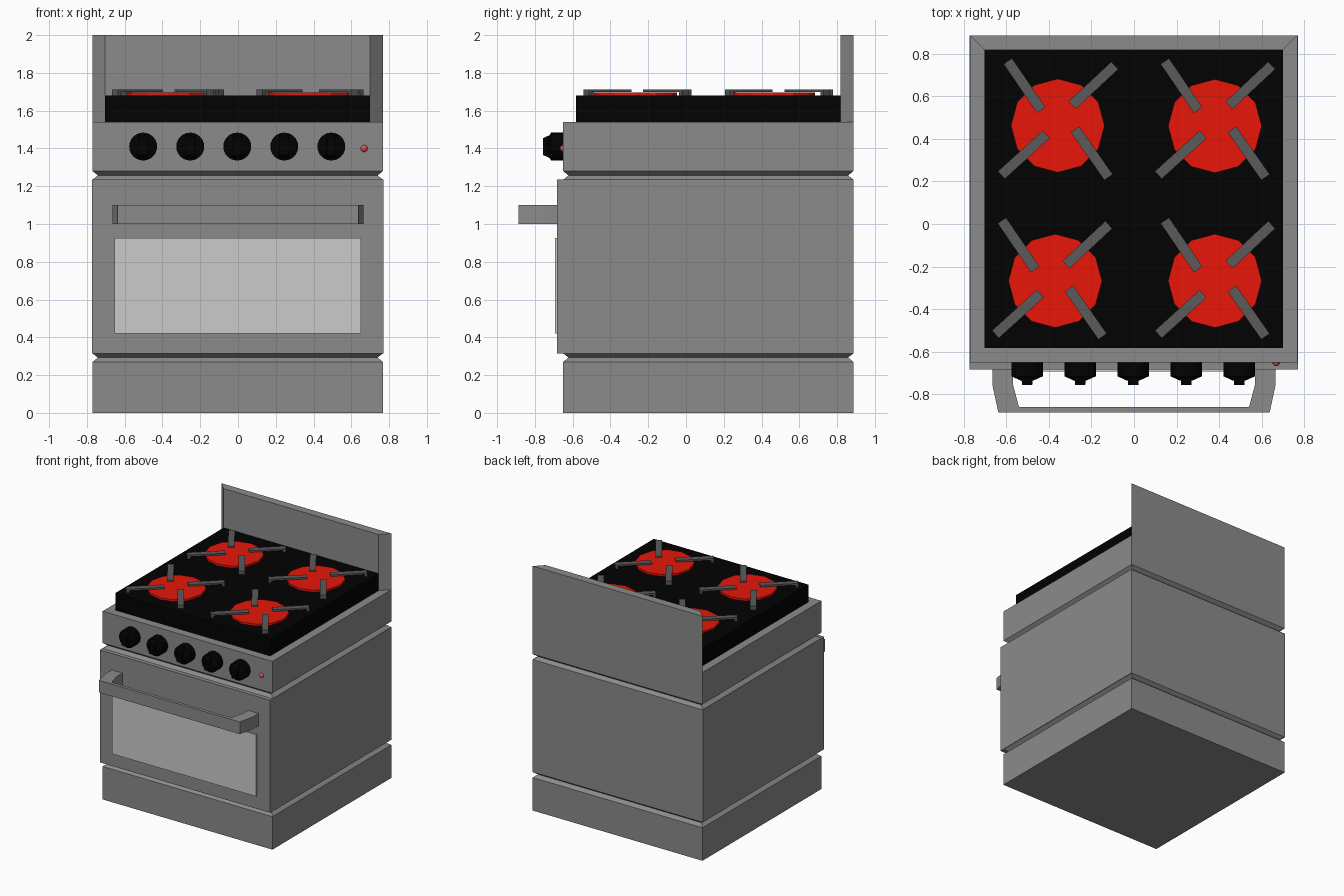
import bpy, bmesh, math
from mathutils import Vector

if "Cube" in bpy.data.objects:
    bpy.data.objects.remove(bpy.data.objects["Cube"])


def material(name, rgb):
    m = bpy.data.materials.new(name)
    m.diffuse_color = (*rgb, 1)
    m.use_nodes = True
    m.node_tree.nodes["Principled BSDF"].inputs["Base Color"].default_value = m.diffuse_color
    return m


STEEL = material("body_grey", (0.258, 0.258, 0.258))
BLACK = material("black_enamel", (0.0005, 0.0005, 0.0005))
RED = material("hot_red", (0.8, 0.008, 0.003))
IRON = material("grate_iron", (0.105, 0.105, 0.105))
LAMP = material("lamp_red", (0.7, 0.09, 0.11))


def loft(name, rings, mat=None):
    """Closed solid through rings of equal point count."""
    bm = bmesh.new()
    vr = [[bm.verts.new(p) for p in r] for r in rings]
    n = len(vr[0])
    for a, b in zip(vr, vr[1:]):
        for i in range(n):
            j = (i + 1) % n
            bm.faces.new((a[i], a[j], b[j], b[i]))
    bm.faces.new(vr[0])
    bm.faces.new(vr[-1])
    bmesh.ops.recalc_face_normals(bm, faces=bm.faces)
    me = bpy.data.meshes.new(name)
    bm.to_mesh(me)
    bm.free()
    ob = bpy.data.objects.new(name, me)
    bpy.context.collection.objects.link(ob)
    if mat:
        me.materials.append(mat)
    return ob


def prism(name, outline, z0, z1, mat=None):
    return loft(name, [[(x, y, z) for x, y in outline] for z in (z0, z1)], mat)


def rect(x0, x1, y0, y1):
    return [(x0, y0), (x1, y0), (x1, y1), (x0, y1)]


def box(name, x0, x1, y0, y1, z0, z1, mat=None):
    return prism(name, rect(x0, x1, y0, y1), z0, z1, mat)


def turned(name, x, z, profile, n, mat):
    """Round part along y; profile is (y, radius)."""
    angles = [2 * math.pi * i / n for i in range(n)]
    return loft(name, [[(x + r * math.cos(a), y, z + r * math.sin(a)) for a in angles]
                       for y, r in profile], mat)


# Body with two V grooves all round; the oven section stands forward (height, inset, front y)
levels = [(0, 0, -0.65), (0.27, 0, -0.65), (0.293, 0.028, -0.65), (0.315, 0, -0.65),
          (0.315, -0.003, -0.68), (1.235, -0.003, -0.68), (1.235, 0, -0.65),
          (1.257, 0.028, -0.65), (1.28, 0, -0.65), (1.54, 0, -0.65)]
loft("body", [[(x, y, z) for x, y in rect(-0.77 + d, 0.767 - d, front + d, 0.886 - max(d, 0))]
              for z, d, front in levels], STEEL)

# Oven window and handle
box("oven_window", -0.655, 0.65, -0.693, -0.67, 0.42, 0.925)
outer = [(0.665, -0.67), (0.665, -0.755), (0.637, -0.886)]
inner = [(0.54, -0.86), (0.568, -0.755), (0.568, -0.67)]
handle = ([(-x, y) for x, y in outer] + outer[::-1]
          + inner[::-1] + [(-x, y) for x, y in inner])
prism("door_handle", handle, 1.0, 1.1, STEEL)

# Cooktop and splashback with angled ends
box("cooktop", -0.703, 0.699, -0.582, 0.818, 1.54, 1.68, BLACK)
prism("splashback", [(-0.703, 0.818), (0.699, 0.818), (0.767, 0.886), (-0.77, 0.886)],
      1.54, 2.0, STEEL)

# Control knobs with a tapered grip bar
for i in range(5):
    x, z = -0.502 + 0.249 * i, 1.41
    turned(f"knob_{i + 1}", x, z, [(-0.64, 0.074), (-0.715, 0.074), (-0.735, 0.03)], 24, BLACK)
    loft(f"knob_grip_{i + 1}",
         [[(x + sx * w, y, z + sz * h) for sx, sz in ((-1, -1), (1, -1), (1, 1), (-1, 1))]
          for y, w, h in ((-0.71, 0.027, 0.066), (-0.756, 0.024, 0.045))], BLACK)

# Indicator lamp
turned("indicator_lamp", 0.668, 1.40,
       [(-0.64, 0.019), (-0.653, 0.019), (-0.662, 0.013), (-0.667, 0.005)], 10, LAMP)

# Burner plates
burners = [(-0.358, 0.462), (0.38, 0.46), (-0.37, -0.267), (0.38, -0.267)]
for k, (cx, cy) in enumerate(burners):
    ring = [(cx + 0.22 * math.sin(math.pi * i / 6), cy + 0.22 * math.cos(math.pi * i / 6))
            for i in range(12)]
    prism(f"burner_{k + 1}", ring, 1.675, 1.696, RED)

# Pan supports: four bars per burner, each with a foot at the outer end
bars = [((-0.588, 0.758), (-0.434, 0.532)), ((-0.096, 0.739), (-0.293, 0.555)),
        ((-0.617, 0.235), (-0.41, 0.423)), ((-0.124, 0.226), (-0.279, 0.447))]
shifts = [(0, 0), (0.737, 0), (-0.028, -0.748), (0.737, -0.748)]
for k, s in enumerate(shifts):
    for b, (p, q) in enumerate(bars):
        p, q = Vector(p) + Vector(s), Vector(q) + Vector(s)
        d = (q - p).normalized()
        w = Vector((-d.y, d.x)) * 0.024
        p -= d * 0.008
        q -= d * 0.003
        e = p + d * 0.022
        prism(f"grate_bar_{k + 1}_{b + 1}", [p - w, q - w, q + w, p + w], 1.698, 1.712, IRON)
        prism(f"grate_foot_{k + 1}_{b + 1}", [p - w, e - w, e + w, p + w], 1.675, 1.698, IRON)
